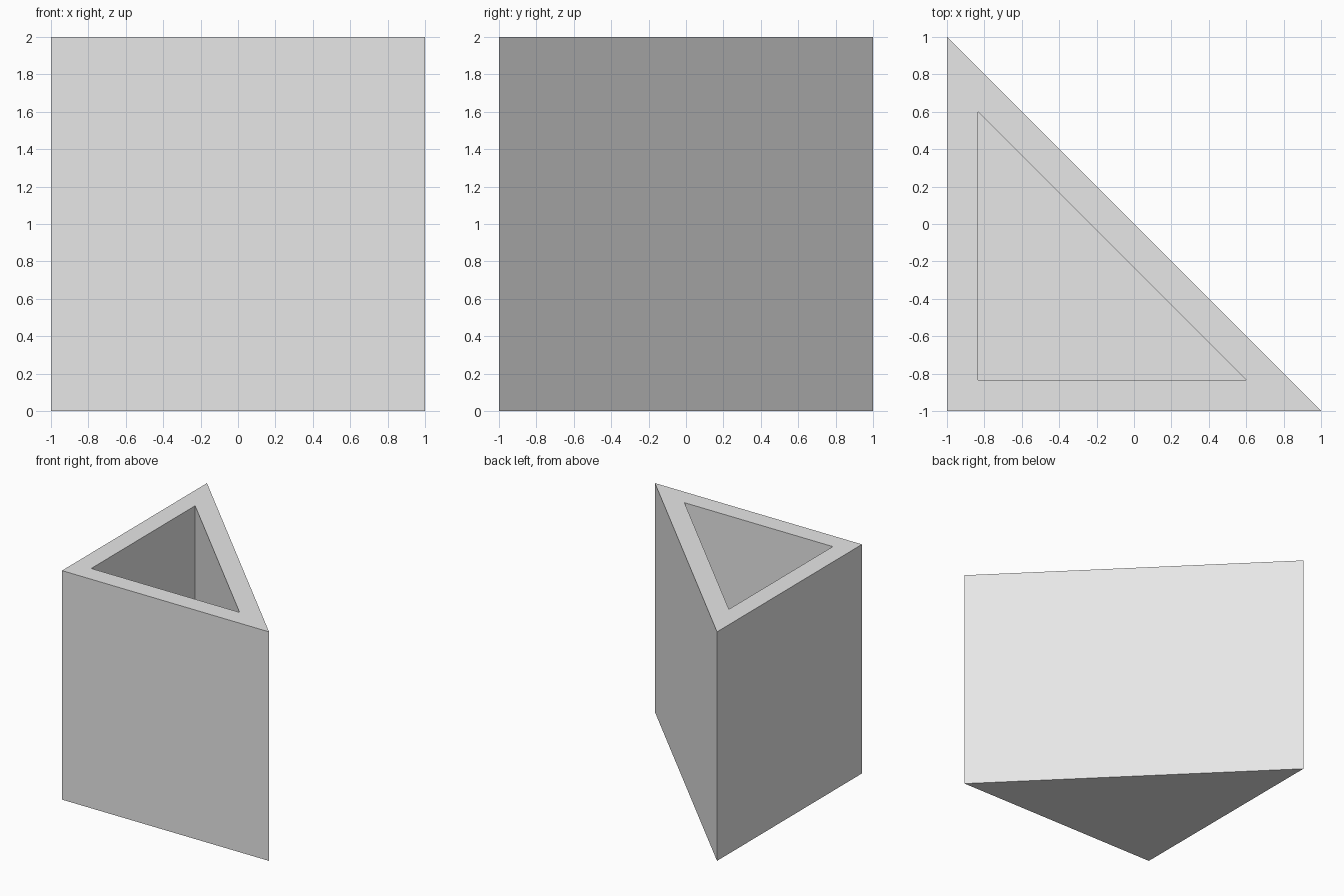
import bpy
import bmesh

cube = bpy.data.objects.get("Cube")
if cube:
    bpy.data.objects.remove(cube, do_unlink=True)

WALL = 0.166
HEIGHT = 2.0

# Plain light grey for the whole container
grey = bpy.data.materials.new("light_grey")
grey.use_nodes = True
colour = (0.8, 0.8, 0.8, 1.0)
grey.diffuse_color = colour
grey.node_tree.nodes["Principled BSDF"].inputs["Base Color"].default_value = colour

# Right-triangle prism
bm = bmesh.new()
corners = [(-1, -1), (1, -1), (-1, 1)]
base = bm.faces.new([bm.verts.new((x, y, 0)) for x, y in corners])
prism = bmesh.ops.extrude_face_region(bm, geom=[base], use_keep_orig=True)
raised = [v for v in prism["geom"] if isinstance(v, bmesh.types.BMVert)]
bmesh.ops.translate(bm, verts=raised, vec=(0, 0, HEIGHT))
bmesh.ops.recalc_face_normals(bm, faces=bm.faces[:])

# Even rim, then the cavity pushed down to a floor as thick as the walls
top = max(bm.faces, key=lambda f: f.calc_center_median().z)
bmesh.ops.inset_region(bm, faces=[top], thickness=WALL, use_even_offset=True)
cavity = bmesh.ops.extrude_discrete_faces(bm, faces=[top])["faces"][0]
bmesh.ops.translate(bm, verts=cavity.verts[:], vec=(0, 0, WALL - HEIGHT))

mesh = bpy.data.meshes.new("triangular_container")
bm.to_mesh(mesh)
bm.free()
mesh.materials.append(grey)
container = bpy.data.objects.new("triangular_container", mesh)
bpy.context.collection.objects.link(container)
